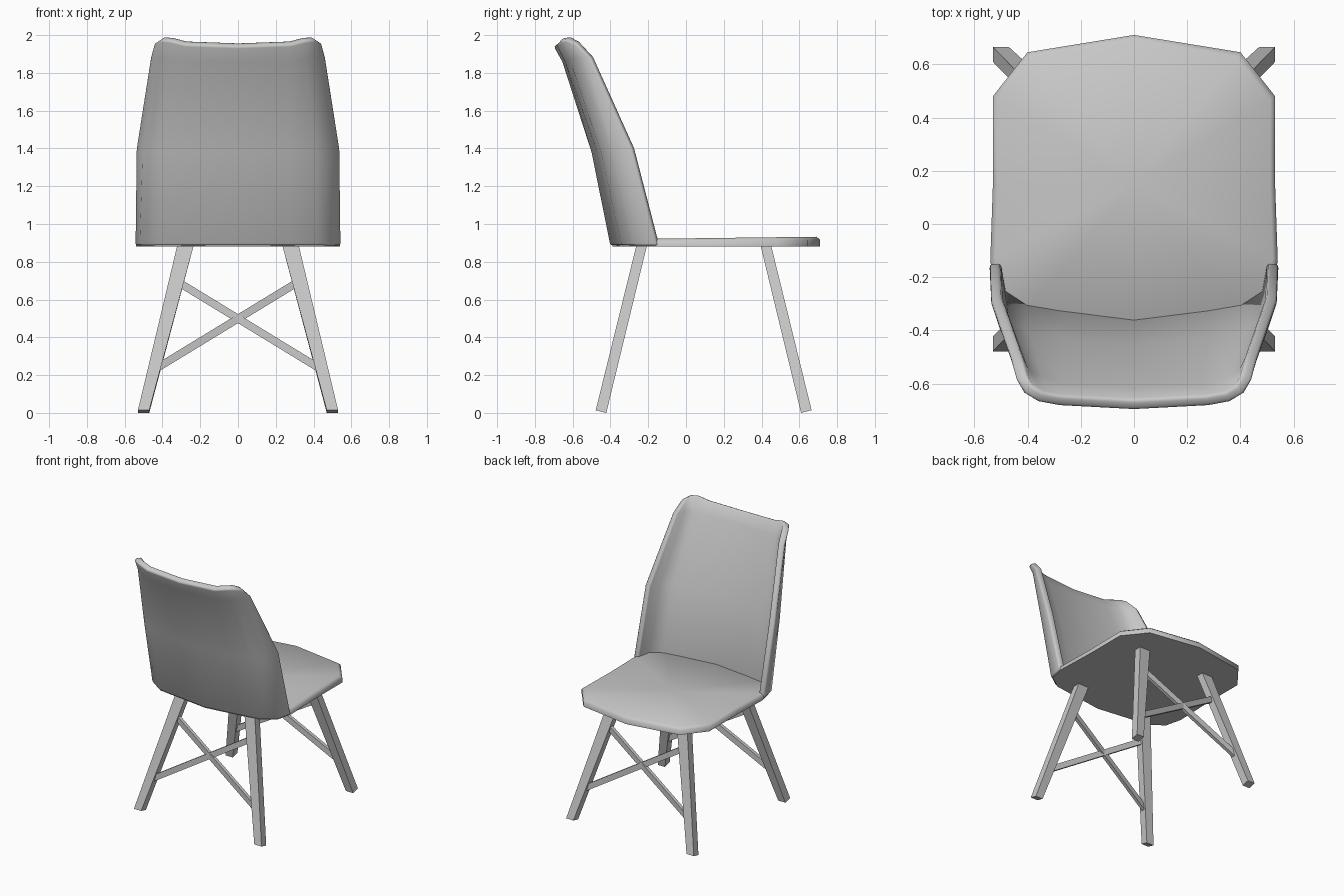
import bpy
import bmesh
import math

cube = bpy.data.objects.get("Cube")
if cube:
    bpy.data.objects.remove(cube, do_unlink=True)

GREY = (0.58, 0.58, 0.58, 1)
grey = bpy.data.materials.new("plain grey")
grey.use_nodes = True
grey.diffuse_color = GREY
grey.node_tree.nodes["Principled BSDF"].inputs["Base Color"].default_value = GREY


def finish(bm, name, fix_normals=True):
    """Turn a bmesh into a selected, active scene object."""
    if fix_normals:
        bmesh.ops.recalc_face_normals(bm, faces=bm.faces)
    mesh = bpy.data.meshes.new(name)
    bm.to_mesh(mesh)
    bm.free()
    mesh.materials.append(grey)
    obj = bpy.data.objects.new(name, mesh)
    bpy.context.collection.objects.link(obj)
    bpy.ops.object.select_all(action='DESELECT')
    obj.select_set(True)
    bpy.context.view_layer.objects.active = obj
    return obj


def mirrored(half):
    """Complete a half row that starts on the centre line."""
    return [(-p[0], *p[1:]) for p in reversed(half[1:])] + half


def bridge(bm, low, high, closed):
    n = len(low)
    for i in range(n if closed else n - 1):
        j = (i + 1) % n
        bm.faces.new((low[i], low[j], high[j], high[i]))


def prism(name, ends):
    """Straight bar between two four-cornered ends: (corner list, corner list)."""
    bm = bmesh.new()
    a, b = [[bm.verts.new(p) for p in end] for end in ends]
    bridge(bm, a, b, True)
    bm.faces.new(a)
    bm.faces.new(b)
    return finish(bm, name)


# Backrest: wrapped shell, leaning back with a rolled top
rows = [
    [(0, -.40, .885), (.28, -.365, .885), (.42, -.34, .885), (.52, -.27, .885), (.545, -.15, .885)],
    [(0, -.50, 1.38), (.28, -.47, 1.38), (.41, -.45, 1.38), (.505, -.39, 1.38), (.54, -.285, 1.4)],
    [(0, -.655, 1.86), (.27, -.64, 1.86), (.36, -.615, 1.87), (.43, -.575, 1.88), (.465, -.505, 1.88)],
    [(0, -.70, 1.94), (.28, -.685, 1.95), (.36, -.67, 1.97), (.41, -.64, 1.975), (.445, -.585, 1.955)],
]
bm = bmesh.new()
grid = [[bm.verts.new(p) for p in mirrored(row)] for row in rows]
for low, high in zip(grid, grid[1:]):
    bridge(bm, low, high, False)
backrest = finish(bm, "backrest", fix_normals=False)
shell = backrest.modifiers.new("thickness", 'SOLIDIFY')
shell.thickness = 0.045
shell.offset = -1
bevel = backrest.modifiers.new("soft_rim", 'BEVEL')
bevel.width = 0.012
bevel.segments = 2
bevel.limit_method = 'ANGLE'
bevel.angle_limit = math.radians(60)
for mod in ("thickness", "soft_rim"):
    bpy.ops.object.modifier_apply(modifier=mod)
bpy.ops.object.shade_smooth_by_angle(angle=math.radians(60))

# Seat: thin pad with a rounded upper edge and a slightly dished middle
outline = mirrored([(0, -.39), (.41, -.335), (.51, -.265), (.54, -.14), (.53, .15),
                    (.53, .48), (.40, .645), (0, .71)])
outline.pop(0)
bm = bmesh.new()


def ring(scale, z, tilt):
    return [bm.verts.new((x * scale, .15 + (y - .15) * scale, z + tilt * y)) for x, y in outline]


bottom = ring(1, .88, 0)
side = ring(1, .908, .012)
top = ring(.965, .924, .012)
bridge(bm, bottom, side, True)
bridge(bm, side, top, True)
bm.faces.new(bottom)
middle = bm.verts.new((0, .15, .915))
for i, v in enumerate(top):
    bm.faces.new((v, top[(i + 1) % len(top)], middle))
finish(bm, "seat")
bpy.ops.object.shade_smooth_by_angle(angle=math.radians(60))

# Legs: splayed square bars, and crossed braces between each pair
LEG_TOP, LEG_FOOT = .885, .007
for place, y_top, y_foot in (("front", .423, .637), ("back", -.235, -.45)):
    tilt = .007 if y_foot > 0 else -.007

    def leg_end(s, x0, x1, y, z, tip):
        return [(s * x0, y - .028, z - tip), (s * x1, y - .028, z - tip),
                (s * x1, y + .028, z + tip), (s * x0, y + .028, z + tip)]

    def plane_y(z):
        return y_top + (y_foot - y_top) * (LEG_TOP - z) / (LEG_TOP - LEG_FOOT)

    def brace_end(x, z):
        y = plane_y(z)
        return [(x, y - .013, z - .024), (x, y + .013, z - .024),
                (x, y + .013, z + .024), (x, y - .013, z + .024)]

    for side_name, s in (("left", 1), ("right", -1)):
        prism(f"{place}_{side_name}_leg",
              (leg_end(s, .235, .322, y_top, LEG_TOP, 0),
               leg_end(s, .47, .53, y_foot, LEG_FOOT, tilt)))
        prism(f"{place}_{side_name}_brace",
              (brace_end(s * .305, .685), brace_end(s * -.425, .24)))
